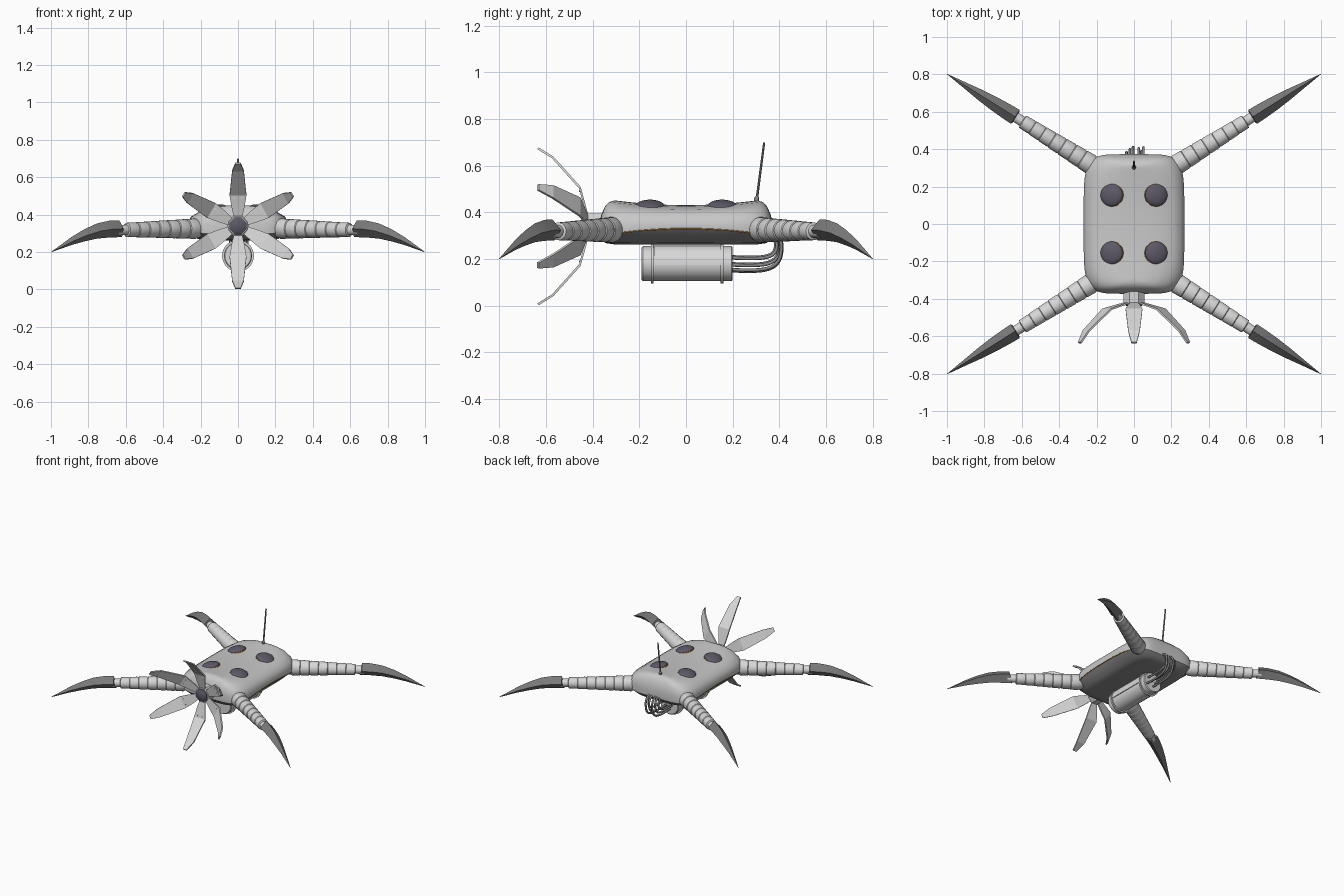
import bpy, bmesh, math
from mathutils import Vector, Matrix

if "Cube" in bpy.data.objects:
    bpy.data.objects.remove(bpy.data.objects["Cube"])


def material(name, r, g, b):
    m = bpy.data.materials.new(name)
    m.diffuse_color = (r, g, b, 1)
    m.use_nodes = True
    m.node_tree.nodes["Principled BSDF"].inputs["Base Color"].default_value = (r, g, b, 1)
    return m


SHELL = material("grey shell", 0.58, 0.58, 0.58)
PALE = material("pale grey limbs", 0.68, 0.68, 0.68)
BELLY = material("dark grey belly", 0.27, 0.27, 0.27)
CLAW = material("dark grey claw", 0.195, 0.195, 0.195)
LENS = material("purple grey lens", 0.11, 0.1, 0.135)
METAL = material("steel grey", 0.25, 0.25, 0.25)
TRIM = material("amber trim", 0.45, 0.22, 0.04)


def loft(name, rings, mat, mirror=None, angle=30, cap_end=True):
    """Skin closed rings of points, cap the ends, and optionally mirror in x/y."""
    bm = bmesh.new()
    loops = [[bm.verts.new(p) for p in ring] for ring in rings]
    n = len(loops[0])
    for a, b in zip(loops, loops[1:]):
        for i in range(n):
            j = (i + 1) % n
            bm.faces.new((a[i], a[j], b[j], b[i]))
    bm.faces.new(loops[0])
    if cap_end:
        bm.faces.new(loops[-1])
    else:
        bmesh.ops.remove_doubles(bm, verts=loops[-1], dist=0.0001)
    bmesh.ops.recalc_face_normals(bm, faces=bm.faces)
    mesh = bpy.data.meshes.new(name)
    bm.to_mesh(mesh)
    bm.free()
    mesh.materials.append(mat)
    ob = bpy.data.objects.new(name, mesh)
    bpy.context.collection.objects.link(ob)
    bpy.ops.object.select_all(action='DESELECT')
    ob.select_set(True)
    bpy.context.view_layer.objects.active = ob
    bpy.ops.object.shade_smooth_by_angle(angle=math.radians(angle))
    if mirror:
        mod = ob.modifiers.new("mirror", 'MIRROR')
        mod.use_axis = mirror
        mod.use_mirror_merge = False


def lathe(name, profile, origin, axis, mat, sides=24, mirror=None):
    """Turn (distance, radius) pairs about an axis."""
    rot = Vector(axis).to_track_quat('Z', 'Y')
    rings = []
    for t, r in profile:
        ring = []
        for i in range(sides):
            a = math.tau * (i + 0.5) / sides
            ring.append(Vector(origin) + rot @ Vector((r * math.cos(a), r * math.sin(a), t)))
        rings.append(ring)
    loft(name, rings, mat, mirror)


def tube(name, points, radius, mat, kind='NURBS'):
    cu = bpy.data.curves.new(name, 'CURVE')
    cu.dimensions = '3D'
    cu.bevel_depth = radius
    cu.bevel_resolution = 2
    cu.use_fill_caps = True
    sp = cu.splines.new(kind)
    sp.points.add(len(points) - 1)
    for p, co in zip(sp.points, points):
        p.co = (*co, 1)
    if kind == 'NURBS':
        sp.order_u = 4
        sp.use_endpoint_u = True
    cu.materials.append(mat)
    ob = bpy.data.objects.new(name, cu)
    bpy.context.collection.objects.link(ob)


def body_ring(z, hx, hy, arc, power=5.5, count=96):
    """Rounded rectangle whose height bows along y."""
    ring = []
    for i in range(count):
        a = math.tau * i / count
        c, s = math.cos(a), math.sin(a)
        r = (abs(c) ** power + abs(s) ** power) ** (-1 / power)
        y = hy * r * s
        ring.append(Vector((hx * r * c, y, z + arc * (1 - (y / 0.35) ** 2))))
    return ring


# Belly: rounded dark pan up to the bowed seam
SEAM = body_ring(0.302, 0.266, 0.371, 0.028)
loft("belly", [
    body_ring(0.263, 0.16, 0.31, 0),
    body_ring(0.268, 0.215, 0.345, 0.003),
    SEAM], BELLY, angle=60)

# Shell: saddle-shaped back closing on a ridge
loft("body_shell", [
    SEAM,
    body_ring(0.35, 0.269, 0.373, 0),
    body_ring(0.39, 0.252, 0.363, 0),
    body_ring(0.425, 0.205, 0.348, -0.012),
    body_ring(0.447, 0.14, 0.329, -0.022),
    body_ring(0.456, 0.07, 0.309, -0.026),
    body_ring(0.458, 0, 0.29, -0.027)], SHELL, angle=60, cap_end=False)

# Seam trim along each flank
for name, sx in (("left_seam_trim", 1), ("right_seam_trim", -1)):
    flank = [p for p in SEAM if p.x * sx > 0.2 and abs(p.y) < 0.31]
    tube(name, sorted(flank, key=lambda p: p.y), 0.003, TRIM, 'POLY')

# Domed lenses on the back, each in a thin trim ring
BOTH, ACROSS = (True, True, False), (True, False, False)
tilt = (0.24, 0, 1)
lens_at = Vector((0.12, 0.155, 0.427))
dome = [(0.024 * math.sin(a), 0.062 * math.cos(a)) for a in [i * math.pi / 17 for i in range(9)]]
lathe("back_lens", [(-0.02, 0.06)] + dome, lens_at, tilt, LENS, 32, BOTH)
lathe("back_lens_rim", [(-0.02, 0.064), (0.002, 0.064)], lens_at, tilt, TRIM, 32, BOTH)

# Segmented legs
out = Vector((0.36, 0.226, 0)).normalized()
hip = Vector((0.225, 0.315, 0.325))
SEGMENTS, LENGTH = 7, 0.44
profile = [(-0.03, 0.045)]
for i in range(SEGMENTS):
    r = 0.055 - 0.015 * i / (SEGMENTS - 1)
    t0 = LENGTH * i / SEGMENTS
    profile += [(t0, r * 0.93), (t0 + 0.008, r), (t0 + LENGTH / SEGMENTS - 0.004, r * 0.96)]
profile += [(LENGTH, 0.028), (0.50, 0.028)]
lathe("leg", profile, hip, out + Vector((0, 0, -0.015)), PALE, 20, BOTH)

# Curved claws with a diamond section: distance, top, bottom, half width
side = Vector((-out.y, out.x, 0))
base = Vector((0.635, 0.573, 0))
claw = [(0, 0.37, 0.28, 0.044), (0.06, 0.368, 0.278, 0.042), (0.14, 0.353, 0.272, 0.037),
        (0.22, 0.322, 0.257, 0.029), (0.30, 0.281, 0.238, 0.018),
        (0.37, 0.238, 0.217, 0.009), (0.43, 0.201, 0.199, 0.001)]
rings = []
for d, top, low, w in claw:
    p = base + out * d
    up = Vector((0, 0, 1))
    mid = (top + low) / 2
    # the cut at the knuckle leans back underneath
    lean = out * (0.018 if d == 0 else 0)
    rings.append([p + up * top, p + side * w + up * mid,
                  p - lean + up * low, p - side * w + up * mid])
loft("claw", rings, CLAW, BOTH, 20)

# Front hub with central lens
FACE = Vector((0, 0, 0.34))
lathe("hub", [(0.33, 0.06), (0.425, 0.06), (0.432, 0.052)], FACE, (0, -1, 0), PALE, 8)
lathe("hub_lens", [(0.42, 0.05), (0.436, 0.048), (0.446, 0.03), (0.449, 0.005)],
      FACE, (0, -1, 0), LENS, 8)

# Six bent petals around the hub: radius, y, half width
petal = [(0.038, -0.425, 0.02), (0.098, -0.441, 0.034), (0.163, -0.459, 0.045),
         (0.292, -0.575, 0.031), (0.331, -0.638, 0.014)]
for k in range(6):
    turn = Matrix.Rotation(k * math.pi / 3, 3, 'Y')
    rings = []
    for r, y, w in petal:
        section = [(-w, y, r), (w, y, r), (w, y + 0.007, r + 0.007), (-w, y + 0.007, r + 0.007)]
        rings.append([FACE + turn @ Vector(p) for p in section])
    loft(f"petal_{k + 1}", rings, PALE, angle=15)
    # small rivets beside the fold
    for sx in (-1, 1):
        spot = FACE + turn @ Vector((sx * 0.02, -0.454, 0.15))
        lathe(f"petal_rivet_{k + 1}", [(0, 0.004), (0.004, 0.004)], spot, (0, -1, 0), PALE, 8)

# Antenna
lathe("antenna_base", [(-0.01, 0.011), (0.012, 0.011), (0.02, 0.006)],
      (0, 0.302, 0.45), (0, 0.13, 1), METAL, 12)
lathe("antenna", [(0, 0.006), (0.248, 0.005), (0.25, 0.003)],
      (0, 0.303, 0.452), (0, 0.13, 1), METAL, 8)

# Canister under the belly, with straps, mount and side plates
TANK = Vector((0, 0, 0.18))
lathe("canister", [(-0.19, 0.07), (-0.185, 0.075), (0.195, 0.075), (0.20, 0.07)],
      TANK, (0, 1, 0), PALE, 32)
for name, y in (("front_strap", -0.145), ("rear_strap", 0.155)):
    lathe(name, [(y - 0.006, 0.085), (y + 0.006, 0.085)], TANK, (0, 1, 0), PALE, 32)
loft("canister_mount", [[Vector((x, y, z)) for x, y in
     ((-0.03, -0.14), (0.03, -0.14), (0.03, 0.155), (-0.03, 0.155))]
     for z in (0.23, 0.268)], SHELL)
rings = []
for y in (-0.137, 0.149):
    arc = [math.radians(a) for a in range(-4, 72, 15)]
    pts = [(0.081, a) for a in arc] + [(0.07, a) for a in reversed(arc)]
    rings.append([TANK + Vector((r * math.cos(a), y, r * math.sin(a))) for r, a in pts])
loft("canister_plate", rings, PALE, ACROSS)

# Hoses looping from the canister up into the rear of the body
for k, (x, z, reach) in enumerate([(-0.04, 0.21, 0.385), (0.04, 0.205, 0.39),
                                   (-0.022, 0.18, 0.40), (0.025, 0.175, 0.405),
                                   (-0.005, 0.15, 0.412), (0.05, 0.155, 0.41)]):
    tube(f"hose_{k + 1}", [(x, 0.19, z), (x, 0.29, z - 0.006), (x, reach - 0.015, z),
                           (x, reach + 0.005, 0.25), (x, reach - 0.005, 0.30), (x, 0.35, 0.31)],
         0.0072, METAL)
